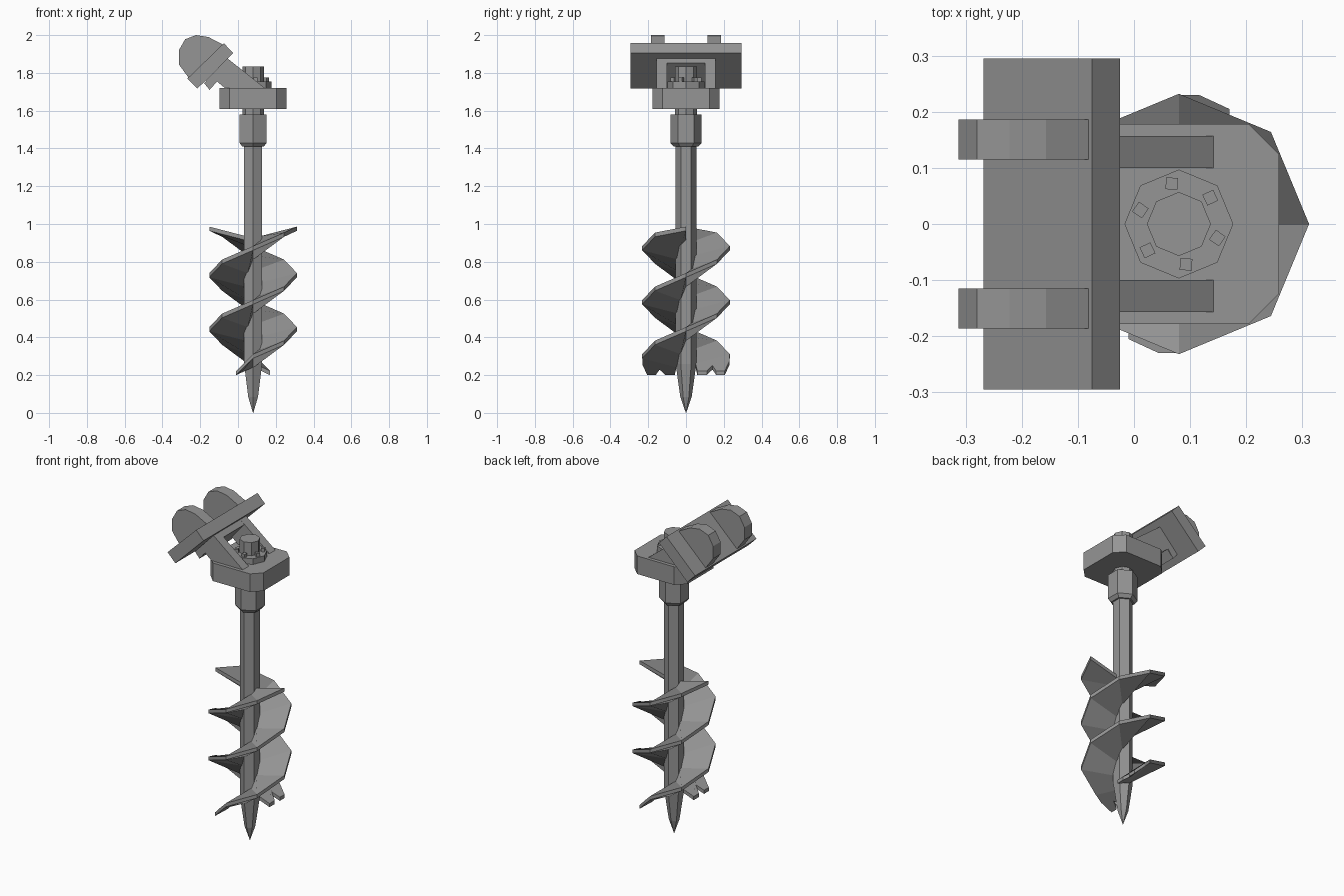
import bpy, bmesh, math
from math import sin, cos, radians

cube = bpy.data.objects.get("Cube")
if cube:
    bpy.data.objects.remove(cube, do_unlink=True)

AXIS = 0.08  # x position of the drill axis

steel = bpy.data.materials.new("steel_grey")
steel.use_nodes = True
GREY = (0.3, 0.3, 0.3, 1)
steel.diffuse_color = GREY
steel.node_tree.nodes["Principled BSDF"].inputs["Base Color"].default_value = GREY


def finish(name, bm):
    bmesh.ops.recalc_face_normals(bm, faces=bm.faces)
    mesh = bpy.data.meshes.new(name)
    bm.to_mesh(mesh)
    bm.free()
    mesh.materials.append(steel)
    obj = bpy.data.objects.new(name, mesh)
    bpy.context.collection.objects.link(obj)
    return obj


def loft(name, rings):
    """Skin a list of equal point loops and cap both ends."""
    bm = bmesh.new()
    rows = [[bm.verts.new(p) for p in ring] for ring in rings]
    n = len(rows[0])
    for a, b in zip(rows, rows[1:]):
        for i in range(n):
            j = (i + 1) % n
            bm.faces.new((a[i], a[j], b[j], b[i]))
    bm.faces.new(rows[0])
    bm.faces.new(rows[-1])
    return finish(name, bm)


def lathe(name, sides, profile, phase=0, x=AXIS, y=0):
    step = 2 * math.pi / sides
    start = radians(phase)
    return loft(name, [[(x + r * cos(start + i * step), y + r * sin(start + i * step), z)
                        for i in range(sides)] for r, z in profile])


def side_prism(name, profile, y0, y1):
    return loft(name, [[(x, y, z) for x, z in profile] for y in (y0, y1)])


# Shaft with pointed tip, socket collar and neck
lathe("drill_shaft", 6, [(0.001, 0), (0.03, 0.085), (0.055, 0.26), (0.055, 1.45)], 90)
lathe("socket_collar", 6, [(0.066, 1.41), (0.083, 1.43), (0.083, 1.58)], 90)
lathe("neck", 8, [(0.057, 1.57), (0.057, 1.63)])

# Gear housing with cut corners
quarter = [(0.178, 0.125), (0.125, 0.178)]
outline = quarter + [(-x, y) for x, y in reversed(quarter)]
outline += [(-x, -y) for x, y in outline]
loft("gear_housing", [[(AXIS + x, y, z) for x, y in outline] for z in (1.61, 1.72)])

# Motor flange, cap and bolts
lathe("motor_flange", 8, [(0.097, 1.71), (0.097, 1.755)])
lathe("motor_cap", 8, [(0.057, 1.75), (0.057, 1.835)])
for i in range(6):
    a = 40 + 60 * i
    lathe(f"flange_bolt_{i + 1}", 4, [(0.015, 1.75), (0.015, 1.775)], a + 30,
          AXIS + 0.073 * cos(radians(a)), 0.073 * sin(radians(a)))

# Tilted hitch plate with pad, ears and arms
side_prism("hitch_plate", [(-0.268, 1.77), (-0.075, 1.957), (-0.025, 1.905), (-0.215, 1.717)],
           -0.295, 0.295)
side_prism("hitch_pad", [(-0.18, 1.746), (-0.055, 1.876), (-0.027, 1.852), (-0.15, 1.71)],
           -0.155, 0.155)
ear = [(-0.255, 1.765), (-0.313, 1.845), (-0.313, 1.92), (-0.28, 1.978),
       (-0.222, 2.0), (-0.157, 1.99), (-0.08, 1.95)]
arm = [(-0.055, 1.876), (0.142, 1.72), (-0.07, 1.72), (-0.114, 1.757), (-0.15, 1.71), (-0.18, 1.746)]
for side, s in (("left", -1), ("right", 1)):
    side_prism(f"{side}_hitch_ear", ear, s * 0.115, s * 0.186)
    side_prism(f"{side}_hitch_arm", arm, s * 0.1, s * 0.157)

# Twin spiral flights, each ending in two cutting teeth
R_IN, R_OUT, PITCH, HALF, DROP = 0.04, 0.232, 0.572, 0.011, 0.05


def flight_height(angle, r):
    z = min(0.3 + PITCH * (angle + 450) / 360, 0.975)
    return z - DROP * (R_OUT - r) / (R_OUT - R_IN)


def spin(r, angle):
    return AXIS + r * cos(radians(angle)), r * sin(radians(angle))


tooth_outline = [(0.05, 0), (0.06, 1), (0.11, 1), (0.14, 0.55), (0.16, 1),
                 (0.205, 1), (0.23, 0.4), (0.23, 0)]
for turn, label in ((0, "first"), (180, "second")):
    rings = []
    for angle in range(-450, 1, 45):
        rings.append([(*spin(r, angle + turn), flight_height(angle, r) + h)
                      for r, h in ((R_IN, -HALF), (R_OUT, -HALF), (R_OUT, HALF), (R_IN, HALF))])
    loft(f"{label}_spiral_flight", rings)

    s = 1 if turn == 0 else -1
    layers = []
    for h in (-HALF, HALF):
        layer = []
        for r, t in tooth_outline:
            base = flight_height(-450, r)
            layer.append((AXIS - s * 0.09 * t, -s * r, base + (0.211 - base) * t + h))
        layers.append(layer)
    loft(f"{label}_cutting_teeth", layers)
